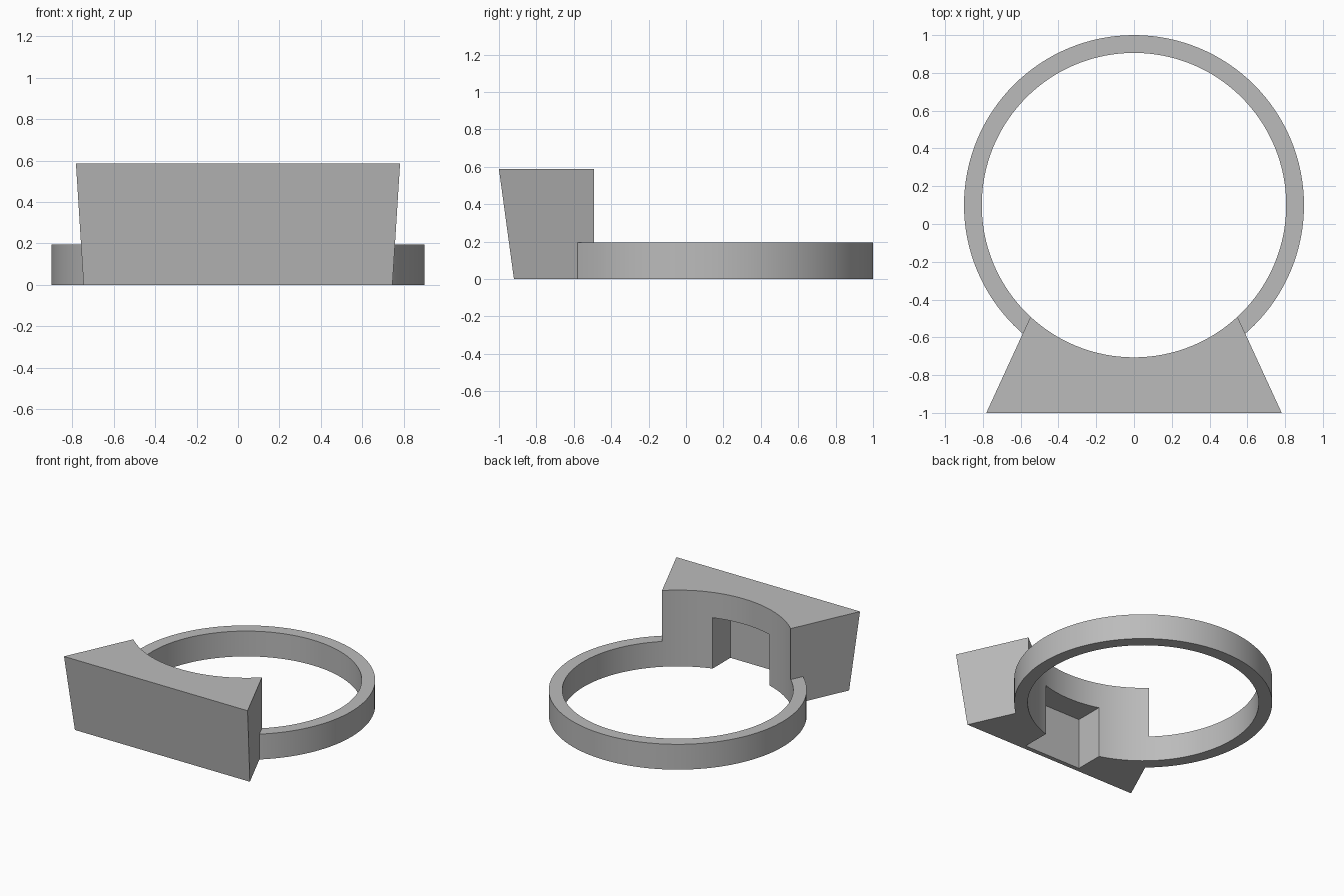
import bpy, bmesh, math

if "Cube" in bpy.data.objects:
    bpy.data.objects.remove(bpy.data.objects["Cube"], do_unlink=True)

CENTRE_Y, OUTER, INNER = 0.1, 0.9, 0.806
RING_H, BLOCK_H = 0.195, 0.587
SIDES = 128

grey = bpy.data.materials.new("plain grey")
grey.use_nodes = True
colour = (0.5, 0.5, 0.5, 1)
grey.diffuse_color = colour
grey.node_tree.nodes["Principled BSDF"].inputs["Base Color"].default_value = colour


def loft(name, low, high, z0, z1):
    """Solid between two matching counter-clockwise outlines."""
    bm = bmesh.new()
    a = [bm.verts.new((x, y, z0)) for x, y in low]
    b = [bm.verts.new((x, y, z1)) for x, y in high]
    bm.faces.new(a[::-1])
    bm.faces.new(b)
    n = len(a)
    for i in range(n):
        j = (i + 1) % n
        bm.faces.new((a[i], a[j], b[j], b[i]))
    mesh = bpy.data.meshes.new(name)
    bm.to_mesh(mesh)
    bm.free()
    mesh.materials.append(grey)
    obj = bpy.data.objects.new(name, mesh)
    bpy.context.collection.objects.link(obj)
    return obj


def circle(r):
    angles = [2 * math.pi * i / SIDES for i in range(SIDES)]
    return [(r * math.cos(t), CENTRE_Y + r * math.sin(t)) for t in angles]


def wedge(front_y, back_y=-0.44):
    """Trapezoid outline whose flanks narrow towards the ring."""
    def half(y):
        return 0.782 - 0.46 * (y + 1)
    f, b = half(front_y), half(back_y)
    return [(-f, front_y), (f, front_y), (b, back_y), (-b, back_y)]


def combine(target, tool, operation):
    mod = target.modifiers.new(operation.lower(), "BOOLEAN")
    mod.operation, mod.solver, mod.object = operation, "EXACT", tool
    bpy.context.view_layer.objects.active = target
    bpy.ops.object.modifier_apply(modifier=mod.name)
    bpy.data.objects.remove(tool, do_unlink=True)


# Ring disc joined to the tall block with its leaning front
body = loft("ring_with_block", circle(OUTER), circle(OUTER), 0, RING_H)
combine(body, loft("block", wedge(-0.92), wedge(-1), 0, BLOCK_H), "UNION")

# Round bore through everything
combine(body, loft("bore", circle(INNER), circle(INNER), -0.1, 1), "DIFFERENCE")

# Square pocket in the inner face, open underneath
pocket = [(-0.242, -0.886), (0.242, -0.886), (0.242, -0.5), (-0.242, -0.5)]
combine(body, loft("pocket", pocket, pocket, -0.1, 0.392), "DIFFERENCE")

# Smooth curved walls, crisp edges
bpy.ops.object.select_all(action="DESELECT")
body.select_set(True)
bpy.context.view_layer.objects.active = body
bpy.ops.object.shade_smooth_by_angle(angle=math.radians(25))
